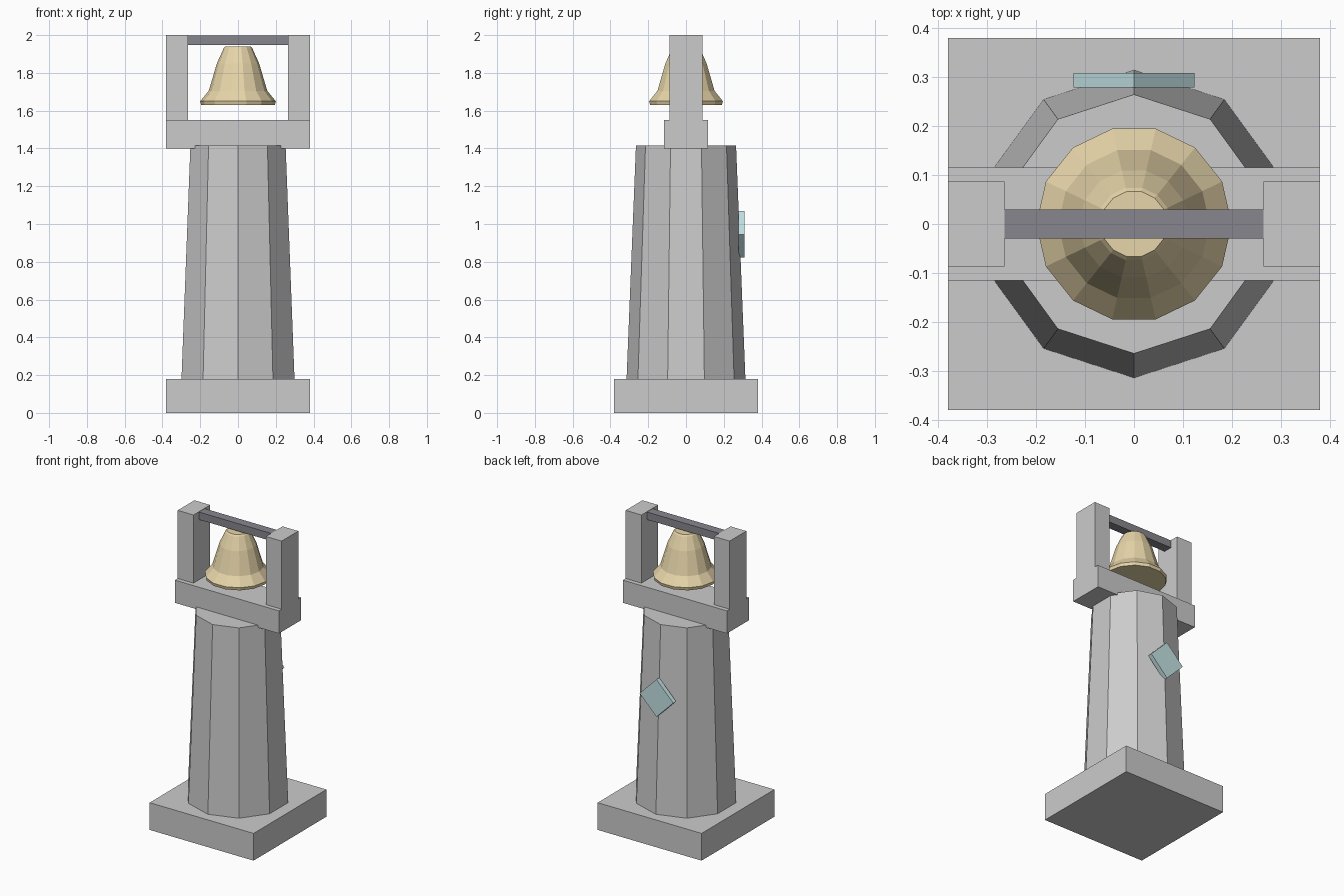
import bpy, bmesh
from math import cos, sin, pi, radians

if "Cube" in bpy.data.objects:
    bpy.data.objects.remove(bpy.data.objects["Cube"])


def material(name, rgb):
    m = bpy.data.materials.new(name)
    m.diffuse_color = (*rgb, 1)
    m.use_nodes = True
    m.node_tree.nodes["Principled BSDF"].inputs["Base Color"].default_value = m.diffuse_color
    return m


def box(name, x, y, z, mat=None):
    """Box from (min, max) ranges."""
    bpy.ops.mesh.primitive_cube_add(size=1, location=[sum(r) / 2 for r in (x, y, z)])
    ob = bpy.context.object
    ob.name = name
    ob.scale = [r[1] - r[0] for r in (x, y, z)]
    bpy.ops.object.transform_apply(location=False, rotation=False, scale=True)
    if mat:
        ob.data.materials.append(mat)
    return ob


def lathe(name, profile, sides, start=0.0, mat=None):
    """Closed, flat-faced turned solid from (radius, z) pairs, bottom to top."""
    bm = bmesh.new()
    rings = [[bm.verts.new((r * cos(start + 2 * pi * i / sides),
                            r * sin(start + 2 * pi * i / sides), z))
              for i in range(sides)] for r, z in profile]
    for a, b in zip(rings, rings[1:]):
        for i in range(sides):
            j = (i + 1) % sides
            bm.faces.new((a[i], a[j], b[j], b[i]))
    bm.faces.new(rings[0][::-1])
    bm.faces.new(rings[-1])
    me = bpy.data.meshes.new(name)
    bm.to_mesh(me)
    bm.free()
    ob = bpy.data.objects.new(name, me)
    bpy.context.collection.objects.link(ob)
    if mat:
        me.materials.append(mat)
    return ob


brass = material("brass", (0.80, 0.67, 0.40))
iron = material("iron", (0.24, 0.24, 0.27))
teal = material("pale_teal", (0.55, 0.76, 0.78))

# Plinth and tapered ten-sided shaft
box("plinth", (-0.38, 0.38), (-0.38, 0.38), (0, 0.18))
lathe("shaft", [(0.315, 0.17), (0.265, 1.415)], 10, pi / 2)

# Bell frame: sill, two posts and the hanging bar
box("sill", (-0.38, 0.38), (-0.116, 0.116), (1.40, 1.55))
for side, x in (("left", (-0.38, -0.265)), ("right", (0.265, 0.38))):
    box(side + "_post", x, (-0.087, 0.087), (1.55, 2.0))
box("hanging_bar", (-0.265, 0.265), (-0.03, 0.03), (1.948, 1.998), iron)

# Fourteen-sided bell
lathe("bell", [(0.195, 1.63), (0.2, 1.65), (0.155, 1.705), (0.112, 1.85),
               (0.076, 1.93), (0.068, 1.94)], 14, 0, brass)

# Diamond plaque on the back of the shaft
s = 0.0873
plaque = box("diamond_plaque", (-s, s), (0.279, 0.309), (0.945 - s, 0.945 + s), teal)
plaque.rotation_euler.y = radians(45)
